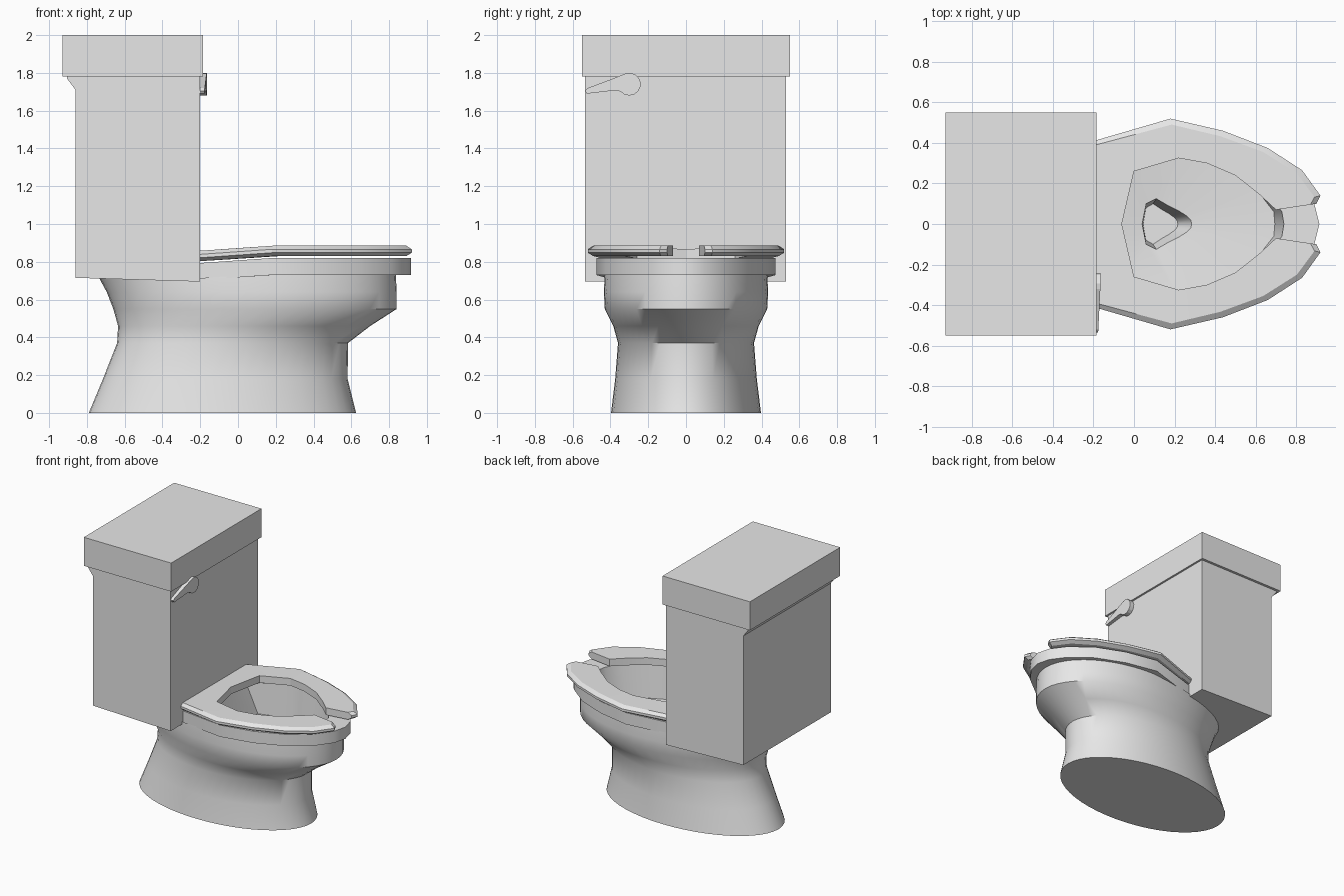
import bpy, bmesh, math

if "Cube" in bpy.data.objects:
    bpy.data.objects.remove(bpy.data.objects["Cube"])

white = bpy.data.materials.new("glazed_ceramic")
white.diffuse_color = (0.8, 0.8, 0.8, 1)
white.use_nodes = True
white.node_tree.nodes["Principled BSDF"].inputs["Base Color"].default_value = white.diffuse_color


def finish(name, bm, angle=None):
    """Turn a bmesh into a named object with optional angle smoothing."""
    bmesh.ops.recalc_face_normals(bm, faces=bm.faces)
    me = bpy.data.meshes.new(name)
    bm.to_mesh(me)
    bm.free()
    me.materials.append(white)
    ob = bpy.data.objects.new(name, me)
    bpy.context.collection.objects.link(ob)
    if angle:
        bpy.ops.object.select_all(action='DESELECT')
        ob.select_set(True)
        bpy.context.view_layer.objects.active = ob
        bpy.ops.object.shade_smooth_by_angle(angle=math.radians(angle))
    return ob


def loft(name, rings, closed=True, cap_start=False, cap_end=False, angle=None):
    """Skin a list of rings; each ring is a closed loop of points."""
    bm = bmesh.new()
    rows = [[bm.verts.new(p) for p in r] for r in rings]
    n = len(rows[0])
    for a, b in zip(rows, rows[1:]):
        for i in range(n):
            j = (i + 1) % n
            bm.faces.new((a[i], a[j], b[j], b[i]))
    if cap_start:
        bm.faces.new(rows[0])
    if cap_end:
        bm.faces.new(rows[-1])
    return finish(name, bm, angle)


def drop(x):
    """Rim and seat dip slightly towards the tank."""
    return 0.07 * max(0, 0.18 - x)


def mirrored(half):
    """Complete a half outline that starts and ends on the centre line."""
    return half + [(x, -y) for x, y in half[-2:0:-1]]


# Tank: side profile extruded across the width
tank = [(-0.86, 0.715), (-0.2, 0.695), (-0.2, 1.79), (-0.905, 1.79),
        (-0.905, 1.77), (-0.86, 1.71)]
loft("tank", [[(x, y, z) for x, z in tank] for y in (-0.535, 0.53)],
     cap_start=True, cap_end=True)

# Tank lid
lid = [(-0.93, -0.55), (-0.185, -0.55), (-0.185, 0.55), (-0.93, 0.55)]
loft("tank_lid", [[(x, y, z) for x, y in lid] for z in (1.78, 2.0)],
     cap_start=True, cap_end=True)

# Flush handle: round pivot with a tapering lever
outline = [(-0.30 + 0.06 * math.cos(math.radians(a)), 1.74 + 0.06 * math.sin(math.radians(a)))
           for a in range(-140, 111, 25)]
outline += [(-0.40, 1.765), (-0.52, 1.72), (-0.535, 1.705), (-0.525, 1.69), (-0.37, 1.708)]
loft("flush_handle", [[(-0.21, y, z) for y, z in outline],
                      [(-0.165 - 0.05 * max(0, -0.3 - y), y, z) for y, z in outline]],
     cap_start=True, cap_end=True)

# Pedestal and outer bowl: egg sections (z, rear x, front x, half width, widest x)
sections = [(0, -0.79, 0.625, 0.397, -0.08), (0.18, -0.715, 0.58, 0.375, -0.06),
            (0.37, -0.64, 0.583, 0.36, -0.03), (0.46, -0.635, 0.70, 0.385, 0.08),
            (0.55, -0.66, 0.84, 0.43, 0.15), (0.64, -0.695, 0.84, 0.435, 0.15),
            (0.74, -0.735, 0.835, 0.43, 0.15)]
rings = []
for z, back, front, w, cx in sections:
    ring = []
    for i in range(48):
        t = 2 * math.pi * i / 48
        c = math.cos(t)
        x = cx + c * ((front - cx) if c > 0 else (cx - back))
        top = drop(max(x, -0.2)) if z > 0.7 else 0
        ring.append((x, w * math.sin(t), z - top))
    rings.append(ring)
loft("pedestal", rings, cap_start=True, angle=45)

# Rim, basin floor and drain in one skin
rim = [(-0.3, 0), (-0.3, 0.36), (0.18, 0.475), (0.43, 0.425),
       (0.65, 0.335), (0.81, 0.21), (0.89, 0.10), (0.915, 0)]
opening = [(-0.1, 0), (-0.1, 0.24), (0.2, 0.36), (0.38, 0.33),
           (0.53, 0.265), (0.66, 0.16), (0.73, 0.06), (0.74, 0)]
basin = [(-0.07, 0), (-0.02, 0.27), (0.21, 0.34), (0.37, 0.31),
         (0.50, 0.25), (0.62, 0.15), (0.69, 0.06), (0.695, 0)]
drain = [(0.04, 0), (0.06, 0.10), (0.11, 0.125), (0.17, 0.09),
         (0.22, 0.065), (0.26, 0.04), (0.28, 0.02), (0.285, 0)]
drain_low = [(0.045 + (x - 0.04) * 0.7, y * 0.8) for x, y in drain]
under = [(0.2 + (x - 0.2) * 0.88, y * 0.88) for x, y in rim]
levels = [(under, 0.73), (rim, 0.73), (rim, 0.82), (opening, 0.82),
          (basin, 0.57), (drain, 0.55), (drain_low, 0.42)]
loft("bowl_rim_and_basin",
     [[(x, y, z - (drop(x) if z > 0.6 else 0)) for x, y in mirrored(h)] for h, z in levels],
     cap_end=True, angle=30)

# Open-front seat: stations of (outer, inner) points from the back to the gap
stations = [((-0.25, 0), (-0.06, 0)), ((-0.25, 0.395), (0.0, 0.26)),
            ((0.18, 0.52), (0.22, 0.325)), ((0.44, 0.46), (0.36, 0.30)),
            ((0.66, 0.375), (0.50, 0.24)), ((0.83, 0.265), (0.62, 0.145)),
            ((0.92, 0.14), (0.69, 0.08)), ((0.90, 0.10), (0.70, 0.07))]


def seat_section(outer, inner, side):
    (ox, oy), (ix, iy) = outer, inner
    k = 0.03 / math.hypot(ox - ix, oy - iy)
    bx, by = ox + (ix - ox) * k, oy + (iy - oy) * k
    pts = [(ix, iy, 0.83), (bx, by, 0.83), (ox, oy, 0.848),
           (ox, oy, 0.866), (bx, by, 0.885), (ix, iy, 0.885)]
    return [(x, side * y, z - drop(x)) for x, y, z in pts]


path = [seat_section(o, i, -1) for o, i in stations[:0:-1]]
path += [seat_section(o, i, 1) for o, i in stations]
loft("seat", path, cap_start=True, cap_end=True, angle=25)
